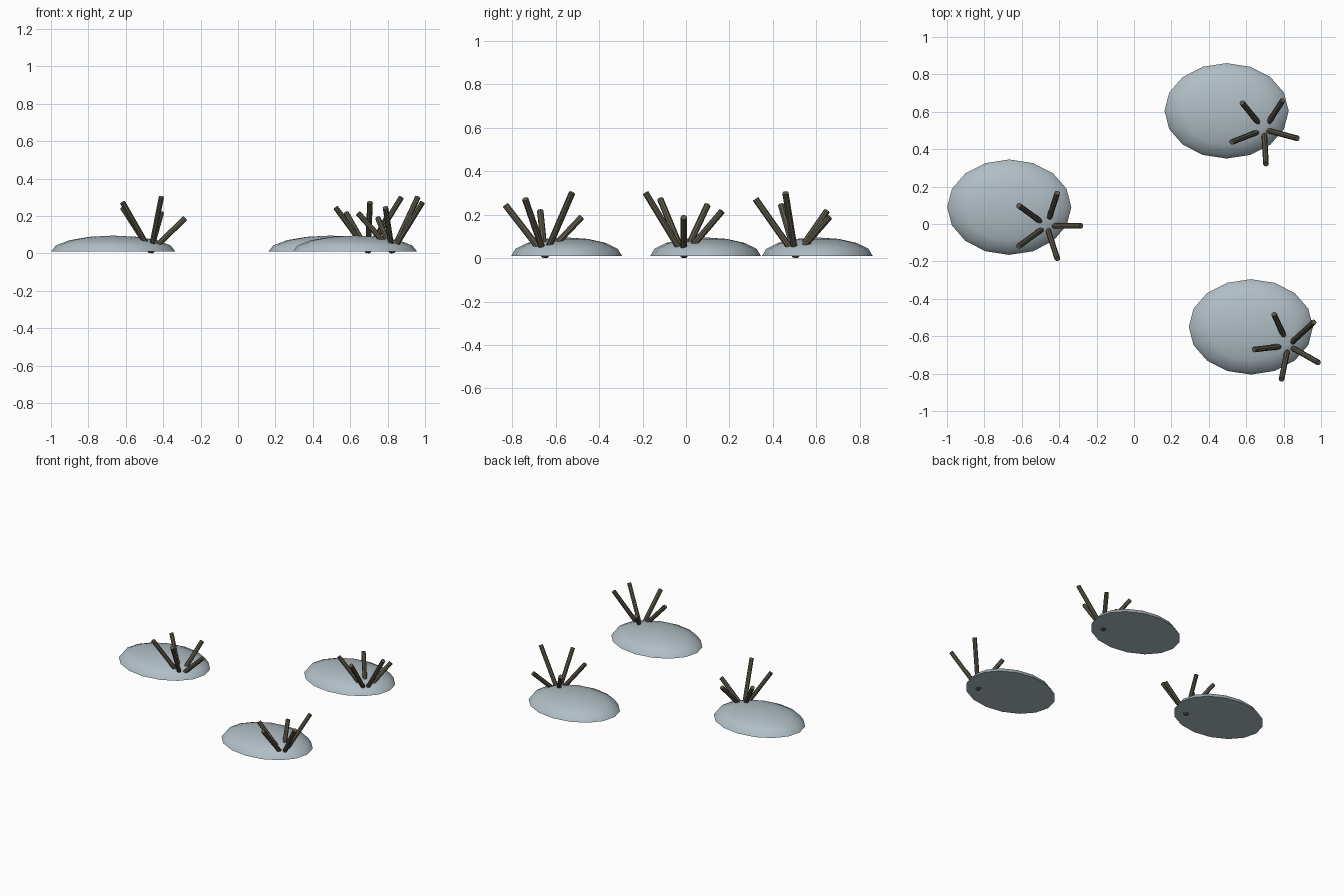
import bpy, bmesh, math
from mathutils import Vector, Matrix

if "Cube" in bpy.data.objects:
    bpy.data.objects.remove(bpy.data.objects["Cube"], do_unlink=True)


def material(name, rgb):
    m = bpy.data.materials.new(name)
    m.use_nodes = True
    m.diffuse_color = (*rgb, 1)
    m.node_tree.nodes["Principled BSDF"].inputs["Base Color"].default_value = (*rgb, 1)
    return m


pale_stone = material("pale_blue_grey", (0.434, 0.515, 0.558))
dry_stalk = material("dark_olive_brown", (0.112, 0.102, 0.07))

BASE_Z = 0.01


def finish(name, bm, mat, smooth_angle):
    bmesh.ops.recalc_face_normals(bm, faces=bm.faces)
    mesh = bpy.data.meshes.new(name)
    bm.to_mesh(mesh)
    bm.free()
    mesh.materials.append(mat)
    obj = bpy.data.objects.new(name, mesh)
    bpy.context.collection.objects.link(obj)
    bpy.ops.object.select_all(action="DESELECT")
    obj.select_set(True)
    bpy.context.view_layer.objects.active = obj
    bpy.ops.object.shade_smooth_by_angle(angle=math.radians(smooth_angle))
    return obj


def add_mound(name, x, y):
    # flattened half sphere with a closed flat underside
    bm = bmesh.new()
    bmesh.ops.create_uvsphere(bm, u_segments=16, v_segments=8, radius=1)
    lower = [v for v in bm.verts if v.co.z < -0.01]
    bmesh.ops.delete(bm, geom=lower, context="VERTS")
    bmesh.ops.holes_fill(bm, edges=[e for e in bm.edges if e.is_boundary], sides=0)
    bmesh.ops.scale(bm, vec=(0.332, 0.255, 0.085), verts=bm.verts)
    bmesh.ops.translate(bm, vec=(x, y, BASE_Z), verts=bm.verts)
    finish(name, bm, pale_stone, 40)


def add_stalks(name, x, y, turn):
    # five rods fanning out from one root, each taller than the last
    bm = bmesh.new()
    root = Vector((x, y, BASE_Z))
    for i in range(5):
        a = turn + i * math.tau / 5
        reach = Vector((0.185 * math.cos(a), 0.185 * math.sin(a), 0.178 + 0.028 * i))
        spin = reach.to_track_quat("Z", "Y").to_matrix().to_4x4()
        bmesh.ops.create_cone(
            bm, cap_ends=True, segments=8, radius1=0.015, radius2=0.015,
            depth=reach.length,
            matrix=Matrix.Translation(root + reach / 2) @ spin)
    finish(name, bm, dry_stalk, 30)


# three mounds, each cluster turned one radian further
for k, (x, y) in enumerate([(-0.667, 0.09), (0.495, 0.605), (0.625, -0.55)]):
    add_mound(f"mound_{k + 1}", x, y)
    add_stalks(f"stalk_cluster_{k + 1}", x + 0.2, y - 0.1, k)
